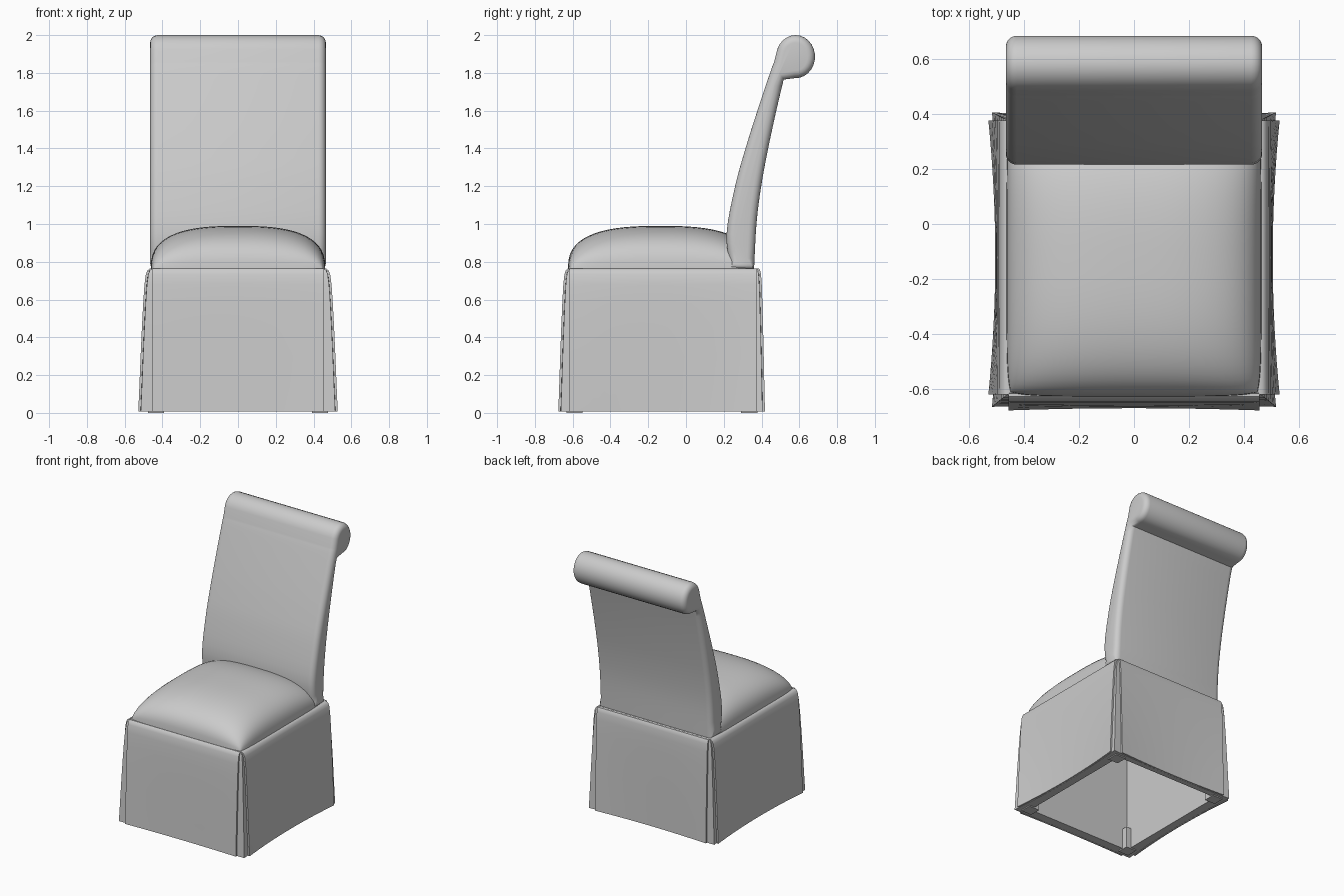
import bpy, bmesh, math
from mathutils import Vector

old = bpy.data.objects.get("Cube")
if old:
    bpy.data.objects.remove(old)

fabric = bpy.data.materials.new("grey fabric")
fabric.use_nodes = True
GREY = (0.6, 0.6, 0.6, 1)
fabric.diffuse_color = GREY
fabric.node_tree.nodes["Principled BSDF"].inputs["Base Color"].default_value = GREY

TOP, HEM = 0.765, 0.008
LEVELS = [TOP, 0.755, 0.735, 0.68, 0.58, 0.45, 0.3, 0.15, HEM]
FLARE = [0, 0.2, 0.35, 0.47, 0.58, 0.69, 0.8, 0.9, 1]
# side name: (outward direction, distance at top, extra at hem, inward sag)
SIDES = {
    "front": (Vector((0, -1, 0)), 0.62, 0.05, 0.008),
    "left": (Vector((1, 0, 0)), 0.46, 0.062, 0.025),
    "back": (Vector((0, 1, 0)), 0.38, 0.032, 0.015),
    "right": (Vector((-1, 0, 0)), 0.46, 0.062, 0.025),
}


def finish(name, bm, angle=40):
    bmesh.ops.recalc_face_normals(bm, faces=bm.faces)
    mesh = bpy.data.meshes.new(name)
    bm.to_mesh(mesh)
    bm.free()
    obj = bpy.data.objects.new(name, mesh)
    bpy.context.collection.objects.link(obj)
    mesh.materials.append(fabric)
    bpy.ops.object.select_all(action="DESELECT")
    obj.select_set(True)
    bpy.context.view_layer.objects.active = obj
    bpy.ops.object.shade_smooth_by_angle(angle=math.radians(angle))


def skin(bm, rows, closed=False):
    """Join rows of points with quads; closed rows form a capped tube."""
    rows = [[bm.verts.new(p) for p in row] for row in rows]
    for a, b in zip(rows, rows[1:]):
        n = len(a)
        for i in range(n if closed else n - 1):
            j = (i + 1) % n
            bm.faces.new((a[i], a[j], b[j], b[i]))
    if closed:
        bm.faces.new(rows[0])
        bm.faces.new(rows[-1])


def reach(side, k):
    return SIDES[side][1] + SIDES[side][2] * FLARE[k]


def sag(side, s, k):
    """Inward bow of the cloth between the corners."""
    return SIDES[side][3] * (1 - s * s) * (1 - LEVELS[k] / TOP)


def smooth(points, parts=4):
    """Catmull-Rom curve through a few points."""
    pts = [Vector(p) for p in points]
    pts = [2 * pts[0] - pts[1]] + pts + [2 * pts[-1] - pts[-2]]
    curve = []
    for a, b, c, d in zip(pts, pts[1:], pts[2:], pts[3:]):
        for i in range(parts):
            t = i / parts
            curve.append(0.5 * (2 * b + (c - a) * t + (2 * a - 5 * b + 4 * c - d) * t ** 2
                                + (3 * b - a - 3 * c + d) * t ** 3))
    return curve + [pts[-2]]


# Inner skirt: flared outside, upright inner walls, wide hem
def skirt_ring(k, inner=False):
    ring = []
    names = list(SIDES)
    size = {n: SIDES[n][1] - 0.028 if inner else reach(n, k) - 0.007 for n in names}
    for i, name in enumerate(names):
        out = SIDES[name][0]
        nxt, prv = names[(i + 1) % 4], names[i - 1]
        for j in range(12):
            s = -1 + j / 6
            p = out * (size[name] - (0 if inner else sag(name, s, k)))
            p += SIDES[nxt][0] * (-size[prv] + (size[prv] + size[nxt]) * (s + 1) / 2)
            ring.append((p.x, p.y, LEVELS[k]))
    return ring


bm = bmesh.new()
last = len(LEVELS) - 1
rings = [skirt_ring(k) for k in range(last + 1)]
skin(bm, rings + [skirt_ring(last, True), skirt_ring(2, True)], closed=True)
finish("skirt_lining", bm)

# Outer skirt panels, open at the corner pleats
for name, (out, _, _, _) in SIDES.items():
    along = Vector((-out.y, out.x, 0))
    if name in ("front", "back"):
        lo, hi = -0.455, 0.455
    else:
        lo, hi = sorted((along.y * -0.618, along.y * 0.375))
    bm = bmesh.new()
    loops = []
    for k, z in enumerate(LEVELS):
        loop = []
        for depth, order in ((0.006, range(17)), (-0.006, range(16, -1, -1))):
            for j in order:
                s = -1 + j / 8
                p = out * (reach(name, k) - sag(name, s, k) + depth)
                p += along * (lo + (hi - lo) * (s + 1) / 2)
                loop.append((p.x, p.y, z))
        loops.append(loop)
    skin(bm, loops, closed=True)
    finish("skirt_panel_" + name, bm)


# Domed seat cushion
def dome(u):
    return max(0, 1 - abs(u) ** 2.7) ** (1 / 2.7)


bm = bmesh.new()
steps = [math.sin(math.pi * (i / 32 - 0.5)) for i in range(33)]
grid = []
for v in steps:
    grid.append([(0.462 * u * (1 - 0.03 * v ** 8),
                  -0.135 + 0.49 * v * (1 - 0.03 * u ** 8),
                  TOP - 0.005 + 0.23 * dome(u) * dome(v)) for u in steps])
skin(bm, grid)
finish("seat_cushion", bm, 60)

# Raked backrest with a rolled top, its side edges rounded over
front_edge = smooth([(0.235, 0.755), (0.215, 0.95), (0.26, 1.2), (0.315, 1.4),
                     (0.378, 1.6), (0.445, 1.8), (0.467, 1.86)])
roll = [Vector((0.58 + 0.103 * math.cos(math.radians(a)),
                1.886 + 0.114 * math.sin(math.radians(a))))
        for a in range(160, -106, -14)]
back_edge = smooth([(0.517, 1.765), (0.478, 1.6), (0.435, 1.4), (0.398, 1.2),
                    (0.373, 1.0), (0.36, 0.755)])
profile = front_edge + roll + back_edge
inward = []
for i, p in enumerate(profile):
    d = profile[(i + 1) % len(profile)] - profile[i - 1]
    inward.append(Vector((d.y, -d.x)).normalized())


def slice_at(side, turn, radius=0.04):
    x = side * (0.465 - radius * (1 - math.cos(turn)))
    shrink = radius * (1 - math.sin(turn))
    pts = [p + n * shrink for p, n in zip(profile, inward)]
    return [(x, p.x, p.y) for p in pts]


turns = [math.pi / 2 * i / 5 for i in range(6)]
bm = bmesh.new()
skin(bm, [slice_at(-1, t) for t in turns] + [slice_at(1, t) for t in reversed(turns)],
     closed=True)
finish("backrest", bm, 50)

# Short corner legs under the skirt
for fy, y in (("front", -0.59), ("back", 0.335)):
    for fx, x in (("left", 0.435), ("right", -0.435)):
        bm = bmesh.new()
        bmesh.ops.create_cube(bm, size=1)
        for v in bm.verts:
            v.co = (x + v.co.x * 0.085, y + v.co.y * 0.085, 0.08 + v.co.z * 0.16)
        finish(f"leg_{fy}_{fx}", bm)
